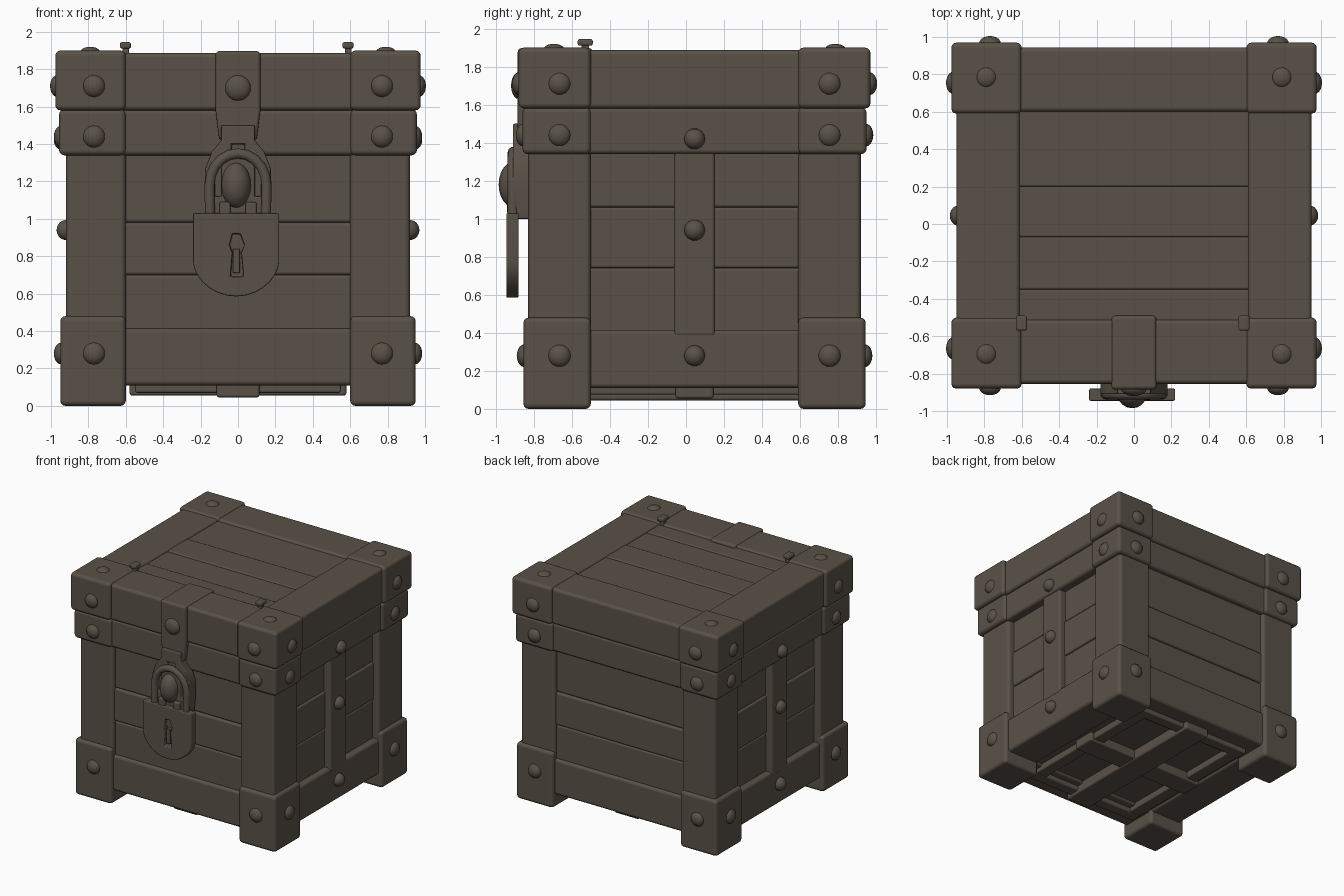
import bpy, bmesh, math
from mathutils import Vector

if "Cube" in bpy.data.objects:
    bpy.data.objects.remove(bpy.data.objects["Cube"])

CY = 0.045  # depth centre of the box (the lock sticks out in front)
mat = bpy.data.materials.new("dark brown wood")
mat.diffuse_color = (0.102, 0.083, 0.064, 1)
mat.use_nodes = True
mat.node_tree.nodes["Principled BSDF"].inputs["Base Color"].default_value = mat.diffuse_color


def finish(name, bm, bevel=0.0, seg=3):
    bmesh.ops.recalc_face_normals(bm, faces=bm.faces)
    me = bpy.data.meshes.new(name)
    bm.to_mesh(me)
    bm.free()
    me.materials.append(mat)
    ob = bpy.data.objects.new(name, me)
    bpy.context.collection.objects.link(ob)
    for p in me.polygons:
        p.use_smooth = True
    if bevel:
        m = ob.modifiers.new("bevel", 'BEVEL')
        m.width, m.segments, m.limit_method = bevel, seg, 'ANGLE'
        m.angle_limit = math.radians(40)
        m.harden_normals = True
    return ob


def box(name, x, y, z, bevel=0.02):
    """Bevelled box from (low, high) pairs."""
    bm = bmesh.new()
    bmesh.ops.create_cube(bm, size=1)
    for v in bm.verts:
        v.co = [(a + b) / 2 + c * abs(b - a) for (a, b), c in zip((x, y, z), v.co)]
    return finish(name, bm, bevel)


def plate(name, pts, y0, y1, bevel=0.012):
    """Front-facing outline in x, z extruded along y."""
    bm = bmesh.new()
    f = bm.faces.new([bm.verts.new((px, y0, pz)) for px, pz in pts])
    r = bmesh.ops.extrude_face_region(bm, geom=[f])
    bmesh.ops.translate(bm, vec=(0, y1 - y0, 0),
                        verts=[g for g in r["geom"] if isinstance(g, bmesh.types.BMVert)])
    return finish(name, bm, bevel)


def rivet(pos, normal, r=0.06, h=0.04):
    """Domed rivet sitting on a surface."""
    bm = bmesh.new()
    bmesh.ops.create_uvsphere(bm, u_segments=14, v_segments=10, radius=1)
    q = Vector((0, 0, 1)).rotation_difference(Vector(normal))
    for v in bm.verts:
        v.co = q @ Vector((v.co.x * r, v.co.y * r, v.co.z * h)) + Vector(pos)
    finish("rivet", bm)


def cut(ob, cutter):
    m = ob.modifiers.new("cut", 'BOOLEAN')
    m.operation, m.object, m.solver = 'DIFFERENCE', cutter, 'EXACT'
    cutter.hide_render = True
    bpy.context.view_layer.objects.active = ob
    bpy.ops.object.modifier_apply(modifier=m.name)
    bpy.data.objects.remove(cutter)


def span(s, a, b, c=0.0):
    return tuple(sorted((c + s * a, c + s * b)))


# inner core of the chest
box("chest_core", (-0.83, 0.83), (CY - 0.77, CY + 0.77), (0.13, 1.84), 0.01)

# corner metalwork: (name, half x, half y, bottom, top)
tiers = [("base_corner", 0.95, 0.90, 0.0, 0.48), ("corner_post", 0.92, 0.875, 0.4, 1.4),
         ("rim_corner", 0.957, 0.905, 1.34, 1.585), ("lid_corner", 0.977, 0.925, 1.58, 1.90)]
for sx in (-1, 1):
    for sy in (-1, 1):
        for name, hx, hy, z0, z1 in tiers:
            box(name, span(sx, 0.60, hx), span(sy, 0.545, hy, CY), (z0, z1), 0.028)
        # corner rivets on the outer faces and on the lid
        for z, hx, hy in ((1.71, 0.965, 0.92), (1.44, 0.945, 0.90), (0.28, 0.945, 0.895)):
            rivet((sx * 0.77, CY + sy * hy, z), (0, sy, 0))
            rivet((sx * hx, CY + sy * 0.71, z), (sx, 0, 0))
        rivet((sx * 0.79, CY + sy * 0.74, 1.89), (0, 0, 1), 0.055, 0.03)

# rails between the corners
rails = [("base_rail", 0.915, 0.868, 0.11, 0.415), ("rim_rail", 0.935, 0.885, 1.34, 1.585),
         ("lid_rail", 0.95, 0.90, 1.58, 1.887)]
for s in (-1, 1):
    for name, hx, hy, z0, z1 in rails:
        box(name + "_long", (-0.64, 0.64), span(s, 0.555, hy, CY), (z0, z1), 0.025)
        box(name + "_side", span(s, 0.61, hx), (CY - 0.6, CY + 0.6), (z0, z1), 0.025)

    # horizontal planks on front and back
    for i, (z0, z1) in enumerate(((0.40, 0.70), (0.70, 0.98), (0.98, 1.36))):
        d = (0.845, 0.852, 0.842)[i]
        box("wall_plank", (-0.62, 0.62), span(s, 0.7, d, CY), (z0, z1), 0.018)
    # recessed planks and centre slat on the sides
    for i, (z0, z1) in enumerate(((0.40, 0.74), (0.74, 1.06), (1.06, 1.36))):
        d = (0.862, 0.868, 0.86)[i]
        box("side_plank", span(s, 0.75, d), (CY - 0.57, CY + 0.57), (z0, z1), 0.016)
    box("side_slat", span(s, 0.8, 0.92), (CY - 0.108, CY + 0.108), (0.38, 1.37), 0.02)
    for z, x in ((1.42, 0.935), (0.94, 0.92), (0.28, 0.92)):
        rivet((s * x, CY, z), (s, 0, 0), 0.055, 0.05)

# planks on the lid
edges = (-0.52, -0.35, -0.07, 0.2, 0.62)
for i in range(4):
    box("lid_plank", (-0.63, 0.63), edges[i:i + 2], (1.78, (1.872, 1.868, 1.873, 1.869)[i]), 0.012)

# small bent nails on the lid
for x in (-0.6, 0.59):
    box("lid_nail", (x - 0.018, x + 0.018), (-0.55, -0.51), (1.86, 1.92), 0.008)
    box("lid_nail_head", (x - 0.032, x + 0.028), (-0.57, -0.49), (1.91, 1.945), 0.012)

# ribs beneath the floor
box("floor_rib_long", (-0.58, 0.58), (CY - 0.1, CY + 0.1), (0.055, 0.15), 0.015)
box("floor_rib_cross", (-0.115, 0.115), (CY - 0.76, CY + 0.76), (0.045, 0.15), 0.015)
for s in (-1, 1):
    box("floor_rib_side", span(s, 0.44, 0.55), (CY - 0.72, CY + 0.72), (0.075, 0.15), 0.012)
    box("floor_rib_end", (-0.55, 0.55), span(s, 0.62, 0.72, CY), (0.07, 0.15), 0.012)

# strap over the lid's front edge
box("strap_top", (-0.12, 0.12), (-0.885, -0.49), (1.8, 1.897), 0.02)
plate("strap_front", [(-0.12, 1.89), (-0.12, 1.58), (-0.1, 1.42), (0.1, 1.42), (0.12, 1.58), (0.12, 1.89)],
      -0.885, -0.8, 0.018)
rivet((0, -0.88, 1.7), (0, -1, 0), 0.07, 0.04)

# hasp plate with a small slot, framing the staple
hasp_side = [(0.09, 1.5), (0.09, 1.42), (0.14, 1.36), (0.175, 1.27), (0.18, 1.15), (0.165, 1.0)]
hasp = plate("hasp", hasp_side + [(-x, z) for x, z in reversed(hasp_side)], -0.91, -0.82, 0)
cut(hasp, box("slot_cutter", (-0.035, 0.035), (-1, -0.87), (1.355, 1.4), 0))
for s in (-1, 1):
    cut(hasp, box("side_slot_cutter", span(s, 0.09, 0.125), (-1, -0.87), (1.12, 1.28), 0))

# shackle loop and knob
cu = bpy.data.curves.new("shackle", 'CURVE')
cu.dimensions, cu.bevel_depth, cu.bevel_resolution = '3D', 0.028, 3
path = [(-0.15, 1.0), (-0.152, 1.16)] + [
    (-0.152 * math.cos(t), 1.18 + 0.17 * math.sin(t)) for t in [math.pi * i / 10 for i in range(11)]
] + [(0.152, 1.16), (0.15, 1.0)]
sp = cu.splines.new('POLY')
sp.points.add(len(path) - 1)
for p, (x, z) in zip(sp.points, path):
    p.co = (x, -0.91, z, 1)
sp.use_smooth = True
cu.materials.append(mat)
bpy.context.collection.objects.link(bpy.data.objects.new("shackle", cu))
bm = bmesh.new()
bmesh.ops.create_uvsphere(bm, u_segments=18, v_segments=12, radius=1)
for v in bm.verts:
    v.co = (v.co.x * 0.08 - 0.01, v.co.y * 0.08 - 0.905, v.co.z * 0.12 + 1.18)
finish("staple_knob", bm)
for s in (-1, 1):
    box("staple_foot", span(s, 0.04, 0.1), (-0.94, -0.86), (1.02, 1.09), 0.012)

# padlock body with rounded bottom and keyhole
arc = [(-0.01 + 0.23 * math.cos(t), 0.77 - 0.185 * math.sin(t) ** 1.15)
       for t in [math.pi * i / 14 for i in range(1, 14)]]
lock = plate("padlock", [(-0.24, 1.03), (0.22, 1.03), (0.22, 0.77)] + arc + [(-0.24, 0.77)],
             -0.945, -0.88, 0)
cut(lock, plate("keyhole_cutter", [(-0.045, 0.86), (-0.03, 0.92), (0.012, 0.92), (0.035, 0.86), (0.018, 0.82),
                                   (0.03, 0.69), (-0.04, 0.69), (-0.03, 0.82)], -1.0, -0.9, 0))
box("keyhole_pin", (-0.028, 0.01), (-0.93, -0.89), (0.71, 0.84), 0.006)
for ob in (lock, hasp):
    m = ob.modifiers.new("bevel", 'BEVEL')
    m.width, m.segments, m.limit_method, m.angle_limit = 0.008, 2, 'ANGLE', math.radians(40)
    m.harden_normals = True
